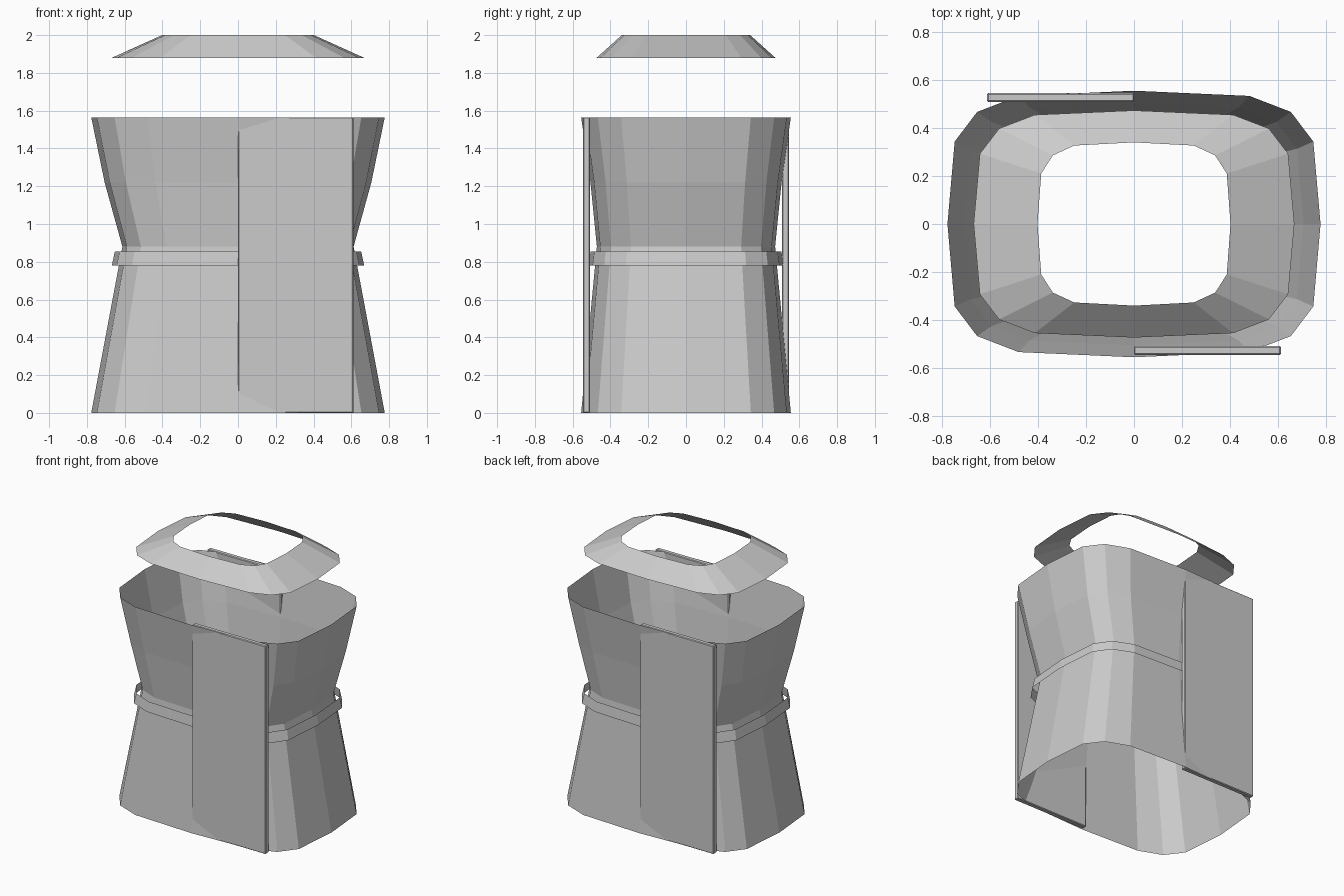
import bpy, bmesh
from math import sin, cos, tau, copysign

if "Cube" in bpy.data.objects:
    bpy.data.objects.remove(bpy.data.objects["Cube"])

SIDES = 16


def rounded_ring(rx, ry, z):
    """16-sided superellipse outline."""
    pts = []
    for i in range(SIDES):
        c, s = round(cos(tau * i / SIDES), 6), round(sin(tau * i / SIDES), 6)
        pts.append((copysign(abs(c) ** 0.5, c) * rx, copysign(abs(s) ** 0.5, s) * ry, z))
    return pts


def finish(name, bm):
    mesh = bpy.data.meshes.new(name)
    bm.to_mesh(mesh)
    bm.free()
    ob = bpy.data.objects.new(name, mesh)
    bpy.context.collection.objects.link(ob)
    return ob


def shell(name, profile):
    """Open tube lofted through (rx, ry, z) rings, bottom to top."""
    bm = bmesh.new()
    rings = [[bm.verts.new(p) for p in rounded_ring(*r)] for r in profile]
    for low, high in zip(rings, rings[1:]):
        for i in range(SIDES):
            j = (i + 1) % SIDES
            bm.faces.new((low[i], low[j], high[j], high[i]))
    return finish(name, bm)


def panel(name, side):
    """Thin slab with a fine edge bevel; side -1 is front, +1 is back."""
    bm = bmesh.new()
    bmesh.ops.create_cube(bm, size=1)
    for v in bm.verts:
        v.co.x = v.co.x * 0.612 - side * 0.306
        v.co.y = v.co.y * 0.036 + side * 0.527
        v.co.z = (v.co.z + 0.5) * 1.565
    bmesh.ops.bevel(bm, geom=bm.edges[:], offset=0.005, segments=1,
                    affect='EDGES', profile=0.5)
    return finish(name, bm)


# flared skirt and upper body
shell("skirt", [(0.777, 0.555, 0), (0.612, 0.472, 0.88)])
shell("upper_body", [(0.612, 0.472, 0.88), (0.706, 0.506, 1.22), (0.777, 0.555, 1.565)])

# loose belt around the waist
shell("belt", [(0.668, 0.515, 0.78), (0.652, 0.505, 0.855)])

# floating collar
shell("collar", [(0.668, 0.473, 1.88), (0.402, 0.34, 2.0)])

# half-width front and back panels
panel("front_panel", -1)
panel("back_panel", 1)
